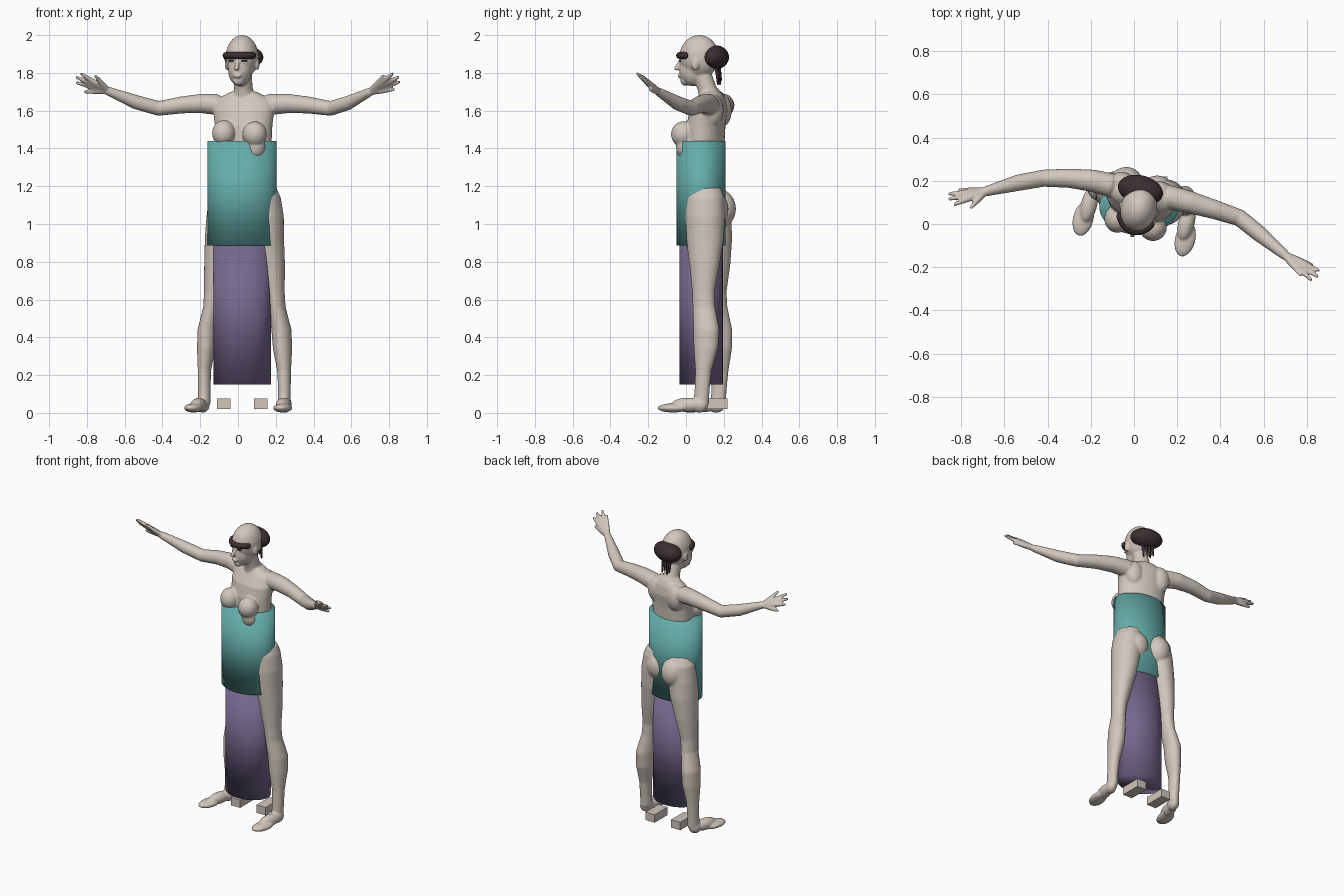
import bpy, bmesh, math
from mathutils import Vector, Matrix

if "Cube" in bpy.data.objects:
    bpy.data.objects.remove(bpy.data.objects["Cube"])

TURN = math.radians(-14)            # the figure stands turned to one side
ROT = Matrix.Rotation(TURN, 3, 'Z')
SIDE, FRONT = ROT @ Vector((1, 0, 0)), ROT @ Vector((0, -1, 0))
UP = Vector((0, 0, 1))


def material(name, rgb):
    m = bpy.data.materials.new(name)
    m.use_nodes = True
    m.diffuse_color = (*rgb, 1)
    b = m.node_tree.nodes["Principled BSDF"]
    b.inputs["Base Color"].default_value = (*rgb, 1)
    b.inputs["Roughness"].default_value = 0.7
    return m


SKIN = material("pale skin", (0.64, 0.57, 0.51))
TEAL = material("teal cloth", (0.13, 0.42, 0.40))
PURPLE = material("purple cloth", (0.18, 0.14, 0.27))
HAIR = material("dark brown hair", (0.045, 0.028, 0.03))


def finish(bm, name, mat, smooth=True):
    bmesh.ops.recalc_face_normals(bm, faces=bm.faces)
    for f in bm.faces:
        f.smooth = smooth
    me = bpy.data.meshes.new(name)
    bm.to_mesh(me)
    bm.free()
    me.materials.append(mat)
    ob = bpy.data.objects.new(name, me)
    bpy.context.collection.objects.link(ob)
    return ob


def skin_rings(bm, rings):
    for a, b in zip(rings, rings[1:]):
        for i in range(len(a)):
            j = (i + 1) % len(a)
            bm.faces.new((a[i], a[j], b[j], b[i]))
    bm.faces.new(rings[0])
    bm.faces.new(rings[-1])


def ring(bm, c, u, v, n):
    return [bm.verts.new(c + u * math.cos(t) + v * math.sin(t))
            for t in (2 * math.pi * i / n for i in range(n))]


def loft(bm, sections, n=32):
    """Level elliptical sections: x, y, z, half width, half depth."""
    skin_rings(bm, [ring(bm, Vector((x, y, z)), SIDE * a, FRONT * b, n)
                    for x, y, z, a, b in sections])


def tube(bm, path, radii, n=16):
    """Round tube along a path, with domed ends."""
    pts = [Vector(p) for p in path]
    rings = []
    for i, p in enumerate(pts):
        d = (pts[min(i + 1, len(pts) - 1)] - pts[max(i - 1, 0)]).normalized()
        u = d.cross(UP if abs(d.z) < 0.9 else SIDE).normalized()
        v = d.cross(u)
        r = radii[i]
        group = [(p, r)]
        if i == 0:
            group.insert(0, (p - d * r * 0.7, r * 0.6))
        if i == len(pts) - 1:
            group.append((p + d * r * 0.7, r * 0.6))
        rings += [ring(bm, q, u * s, v * s, n) for q, s in group]
    skin_rings(bm, rings)


def ball(bm, centre, size):
    m = Matrix.Translation(centre) @ ROT.to_4x4() @ Matrix.Diagonal((*size, 1))
    bmesh.ops.create_uvsphere(bm, u_segments=32, v_segments=20, radius=1, matrix=m)


# ---- body: overlapping forms fused into one smooth skin
body = bmesh.new()
loft(body, [(.025, .11, 1.10, .12, .08), (.025, .10, 1.3, .12, .085),
            (.03, .10, 1.42, .15, .10), (.03, .105, 1.52, .155, .10),
            (.03, .12, 1.60, .165, .095), (.03, .135, 1.66, .15, .07),
            (.03, .135, 1.70, .07, .05)])
tube(body, [(.03, .135, 1.64), (.028, .11, 1.72), (.025, .085, 1.80)], [.062, .05, .048])

# breasts, shoulder blades and buttocks
ball(body, (.088, -.015, 1.475), (.064, .064, .068))
ball(body, (.09, .005, 1.41), (.058, .058, .072))
ball(body, (-.075, .025, 1.48), (.062, .066, .07))
for s in (-1, 1):
    c = Vector((.03, .15, 1.6)) + SIDE * s * .09 - FRONT * .02
    ball(body, c, (.06, .05, .085))
ball(body, (.105, .135, 1.08), (.085, .09, .10))
ball(body, (-.04, .17, 1.08), (.085, .095, .105))

# legs
loft(body, [(.245, .08, .05, .033, .042), (.246, .085, .12, .033, .04),
            (.244, .092, .22, .036, .043), (.236, .105, .34, .05, .065),
            (.230, .108, .44, .052, .07), (.208, .095, .56, .043, .06),
            (.200, .092, .64, .046, .06), (.182, .098, .78, .066, .08),
            (.158, .10, .92, .085, .10), (.145, .10, 1.04, .097, .107),
            (.132, .10, 1.14, .094, .104), (.125, .10, 1.19, .078, .088)])
loft(body, [(-.178, .17, .05, .033, .042), (-.178, .175, .12, .033, .04),
            (-.178, .18, .22, .034, .045), (-.168, .18, .34, .048, .064),
            (-.163, .178, .44, .05, .068), (-.14, .16, .56, .043, .06),
            (-.132, .155, .64, .047, .06), (-.114, .155, .78, .064, .08),
            (-.092, .15, .92, .083, .095), (-.075, .145, 1.04, .092, .095),
            (-.065, .14, 1.14, .088, .09), (-.05, .13, 1.19, .075, .075)])

# feet
for heel, mid, toe in (((.25, .07), (.243, .005), (.237, -.07)),
                       ((-.185, .16), (-.208, .09), (-.235, .025))):
    ball(body, (*heel, .043), (.034, .048, .042))
    ball(body, (*mid, .042), (.038, .085, .038))
    ball(body, (*toe, .026), (.048, .083, .024))

# arms, palms and fingers
arms = [
    ([(.16, .125, 1.632), (.26, .10, 1.638), (.37, .068, 1.63), (.49, .028, 1.612),
      (.58, -.045, 1.64), (.70, -.145, 1.70)],
     [(.77, -.235, 1.785), (.82, -.258, 1.797), (.85, -.243, 1.778),
      (.855, -.215, 1.752), (.825, -.19, 1.712)]),
    ([(-.11, .18, 1.632), (-.19, .20, 1.638), (-.30, .212, 1.63), (-.42, .212, 1.612),
      (-.54, .19, 1.645), (-.69, .15, 1.705)],
     [(-.755, .075, 1.785), (-.83, .09, 1.795), (-.855, .115, 1.777),
      (-.855, .14, 1.748), (-.81, .158, 1.70)])]
for path, tips in arms:
    tube(body, path, [.056, .052, .045, .04, .038, .023])
    wrist = Vector(path[-1])
    for k, tip in enumerate(tips):
        tip = Vector(tip)
        knuckle = wrist.lerp(tip, .35 if k == 0 else .5)
        tube(body, [wrist, knuckle, tip], [.018, .016, .0085], 12)

# head: cranium, jaw, chin, nose, lips, ears
ball(body, (.022, .07, 1.885), (.085, .106, .115))
ball(body, (.010, .035, 1.815), (.062, .07, .085))
ball(body, (.002, -.002, 1.758), (.028, .028, .026))
tube(body, [(-.002, -.026, 1.868), (-.006, -.042, 1.84), (-.008, -.052, 1.822)],
     [.010, .011, .013], 12)
ball(body, (-.004, -.032, 1.785), (.023, .012, .012))
for s in (-1, 1):
    ball(body, Vector((.022, .068, 1.845)) + SIDE * s * .082, (.012, .02, .032))

skin = finish(body, "body", SKIN)
fuse = skin.modifiers.new("fuse", 'REMESH')
fuse.mode = 'VOXEL'
fuse.voxel_size = 0.006
fuse.use_smooth_shade = True
soft = skin.modifiers.new("soften", 'SMOOTH')
soft.factor = 0.5
soft.iterations = 5

# ---- hair: bun, fringe and hanging braids
bun = bmesh.new()
ball(bun, (.03, .157, 1.883), (.106, .068, .063))
finish(bun, "hair_bun", HAIR)

fringe = bmesh.new()
arc = [math.radians(a) for a in range(-62, 63, 8)]
tube(fringe, [Vector((.022, .07, 1.892)) + SIDE * .086 * math.sin(a) + FRONT * .105 * math.cos(a)
              for a in arc], [.018] * len(arc))
finish(fringe, "fringe", HAIR)

braids = bmesh.new()
for k in range(4):
    top = Vector((.03, .165, 1.84)) + SIDE * (k - 1.5) * .022
    drop = .08 + .02 * (k % 2)
    tube(braids, [top, top + Vector((0, .008, -.05)), top + Vector((0, .012, -drop))],
         [.009, .008, .005], 10)
finish(braids, "braids", HAIR)

lashes = bmesh.new()
for s in (-1, 1):
    c = Vector((.022, .07, 1.864)) + SIDE * s * .034 + FRONT * .096
    ball(lashes, c, (.018, .007, .005))
finish(lashes, "eyelashes", HAIR)


# ---- clothing: closed oval cylinders, softly shaded across the rims
def oval(name, mat, x, y, rx, ry, low, high):
    bm = bmesh.new()
    skin_rings(bm, [ring(bm, Vector((x, y, z)), Vector((rx, 0, 0)), Vector((0, ry, 0)), 64)
                    for z in (low, high)])
    finish(bm, name, mat)


oval("bodice", TEAL, .022, .08, .183, .13, .885, 1.44)
oval("skirt", PURPLE, .022, .08, .153, .115, .15, .9)

# ---- blocks under the skirt
for name, x in (("right_block", -.075), ("left_block", .12)):
    bm = bmesh.new()
    bmesh.ops.create_cube(bm, size=1, matrix=Matrix.Translation((x, .15, .048))
                          @ Matrix.Diagonal((.07, .14, .055, 1)))
    finish(bm, name, SKIN, smooth=False)
